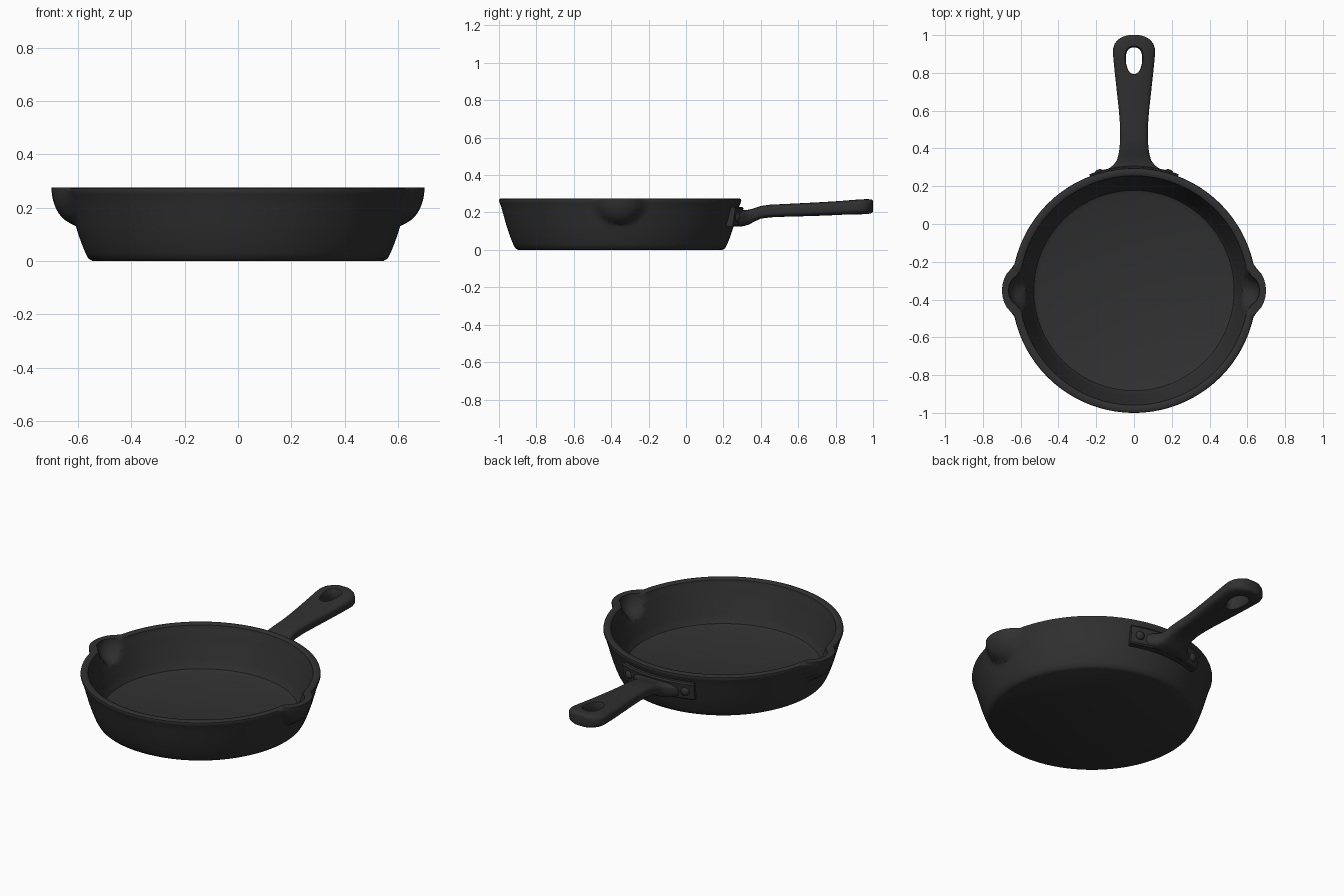
import bpy, bmesh, math
from mathutils import Vector, Matrix

if "Cube" in bpy.data.objects:
    bpy.data.objects.remove(bpy.data.objects["Cube"])

CY = -0.352          # centre of the pan in y
iron = bpy.data.materials.new("black cast iron")
iron.diffuse_color = (0.03, 0.03, 0.03, 1)
iron.use_nodes = True
iron.node_tree.nodes["Principled BSDF"].inputs["Base Color"].default_value = iron.diffuse_color


def finish(name, bm, angle=40):
    bmesh.ops.recalc_face_normals(bm, faces=bm.faces)
    me = bpy.data.meshes.new(name)
    bm.to_mesh(me)
    bm.free()
    ob = bpy.data.objects.new(name, me)
    bpy.context.collection.objects.link(ob)
    me.materials.append(iron)
    bpy.ops.object.select_all(action='DESELECT')
    ob.select_set(True)
    bpy.context.view_layer.objects.active = ob
    bpy.ops.object.shade_smooth_by_angle(angle=math.radians(angle))
    return ob


def skin(bm, rings, closed=True):
    # join a list of vertex rings with quads
    for a, b in zip(rings, rings[1:]):
        n = len(a)
        for i in range(n if closed else n - 1):
            j = (i + 1) % n
            bm.faces.new((a[i], a[j], b[j], b[i]))


def interp(pts, z):
    for (r0, z0), (r1, z1) in zip(pts, pts[1:]):
        if z <= z1:
            return r0 + (r1 - r0) * (z - z0) / (z1 - z0)
    return pts[-1][0]


# Pan body: lathe whose walls bulge into a pouring spout on each side
OUT = [(0.545, 0.0), (0.560, 0.008), (0.572, 0.03), (0.588, 0.07),
       (0.605, 0.12), (0.622, 0.18), (0.636, 0.23), (0.648, 0.262)]
INN = [(0.505, 0.035), (0.530, 0.045), (0.543, 0.07), (0.560, 0.12),
       (0.580, 0.18), (0.595, 0.23), (0.607, 0.265)]


def bulge(r, z, ang, base, reach, half, depth):
    d = 0.61 * math.sin(ang)
    k = 1 - (d / half) ** 2 - ((0.275 - z) / depth) ** 2
    return max(r, base + reach * math.sqrt(k)) if k > 0 else r


def pan_ring(bm, r, z, side, n=144):
    ring = []
    for i in range(n):
        a = 2 * math.pi * i / n
        if side == 'out':
            rr = bulge(r, z, a, 0.600, 0.099, 0.135, 0.14)
        elif side == 'in':
            rr = bulge(r, z, a, 0.565, 0.100, 0.098, 0.11)
        else:
            rr = r
        ring.append(bm.verts.new((rr * math.cos(a), CY + rr * math.sin(a), z)))
    return ring


bm = bmesh.new()
zo = [0, 0.008, 0.03, 0.07, 0.11] + [0.13 + 0.012 * i for i in range(12)]
rings = [pan_ring(bm, interp(OUT, z), z, 'out') for z in zo]
rings.append(pan_ring(bm, 0.646, 0.271, 'out'))
rings.append(pan_ring(bm, 0.638, 0.276, 'out'))
rings.append(pan_ring(bm, 0.616, 0.276, 'in'))
zi = [0.27 - 0.012 * i for i in range(13)] + [0.09, 0.07, 0.055, 0.045, 0.035]
rings += [pan_ring(bm, interp(INN, z), z, 'in') for z in zi]
skin(bm, rings)
bm.faces.new(rings[0])
bm.faces.new(rings[-1])
finish("pan_body", bm)

# Mounting plate: curved strip against the back wall
bm = bmesh.new()
rings = []
for i in range(25):
    x = -0.235 + 0.47 * i / 24
    a = math.asin(x / 0.655)
    rings.append([bm.verts.new((r * math.sin(a), CY + r * math.cos(a), z))
                  for r, z in ((0.60, 0.125), (0.638, 0.125), (0.645, 0.132),
                               (0.659, 0.222), (0.653, 0.23), (0.60, 0.23))])
skin(bm, rings)
bm.faces.new(rings[0])
bm.faces.new(rings[-1])
finish("mounting_plate", bm, 30)

# Rivets: flattened domes on both ends of the plate
bm = bmesh.new()
for s in (-1, 1):
    a = math.asin(s * 0.185 / 0.652)
    m = (Matrix.Translation((0.65 * math.sin(a), CY + 0.65 * math.cos(a), 0.177))
         @ Matrix.Rotation(-a, 4, 'Z') @ Matrix.Diagonal((1, 0.75, 1, 1)))
    bmesh.ops.create_uvsphere(bm, u_segments=20, v_segments=12, radius=0.025, matrix=m)
finish("rivets", bm)

# Handle: lofted rounded sections (y, half width, centre z, half thickness)
SEC = [(0.25, 0.160, 0.172, 0.046), (0.285, 0.145, 0.170, 0.045),
       (0.31, 0.112, 0.170, 0.043), (0.335, 0.092, 0.175, 0.040),
       (0.365, 0.083, 0.187, 0.036), (0.40, 0.077, 0.201, 0.034),
       (0.45, 0.073, 0.208, 0.034), (0.52, 0.074, 0.211, 0.034),
       (0.60, 0.080, 0.214, 0.035), (0.70, 0.091, 0.218, 0.036),
       (0.80, 0.102, 0.223, 0.037), (0.88, 0.110, 0.228, 0.039),
       (0.925, 0.112, 0.230, 0.040), (0.955, 0.103, 0.231, 0.040),
       (0.977, 0.084, 0.232, 0.039), (0.991, 0.060, 0.233, 0.037),
       (0.998, 0.038, 0.233, 0.032), (1.0, 0.022, 0.233, 0.024)]


def spow(v, p):
    return math.copysign(abs(v) ** p, v)


bm = bmesh.new()
rings = []
for y, w, zc, h in SEC:
    ring = []
    for i in range(32):
        t = 2 * math.pi * (i + 0.5) / 32
        ring.append(bm.verts.new((w * spow(math.cos(t), 0.55), y,
                                  zc + h * spow(math.sin(t), 0.55))))
    rings.append(ring)
skin(bm, rings)
bm.faces.new(rings[0])
bm.faces.new(rings[-1])
handle = finish("handle", bm)

# Hanging hole: teardrop cut through the handle, flared at both faces
bm = bmesh.new()
rings = []
for z, g in ((0.10, 1.3), (0.186, 1.2), (0.200, 1.0), (0.256, 1.0), (0.272, 1.2), (0.35, 1.3)):
    ring = []
    for i in range(32):
        t = 2 * math.pi * i / 32
        w = 0.043 + 0.006 * math.sin(t)
        ring.append(bm.verts.new((g * w * spow(math.cos(t), 0.85),
                                  0.864 + (0.071 + 0.04 * (g - 1)) * spow(math.sin(t), 0.9), z)))
    rings.append(ring)
skin(bm, rings)
bm.faces.new(rings[0])
bm.faces.new(rings[-1])
cutter = finish("hole_cutter", bm)
cutter.hide_render = True

bpy.context.view_layer.objects.active = handle
mod = handle.modifiers.new("hole", 'BOOLEAN')
mod.operation = 'DIFFERENCE'
mod.solver = 'EXACT'
mod.object = cutter
bpy.ops.object.modifier_apply(modifier=mod.name)
bpy.data.objects.remove(cutter)
bpy.ops.object.select_all(action='DESELECT')
handle.select_set(True)
bpy.ops.object.shade_smooth_by_angle(angle=math.radians(40))
